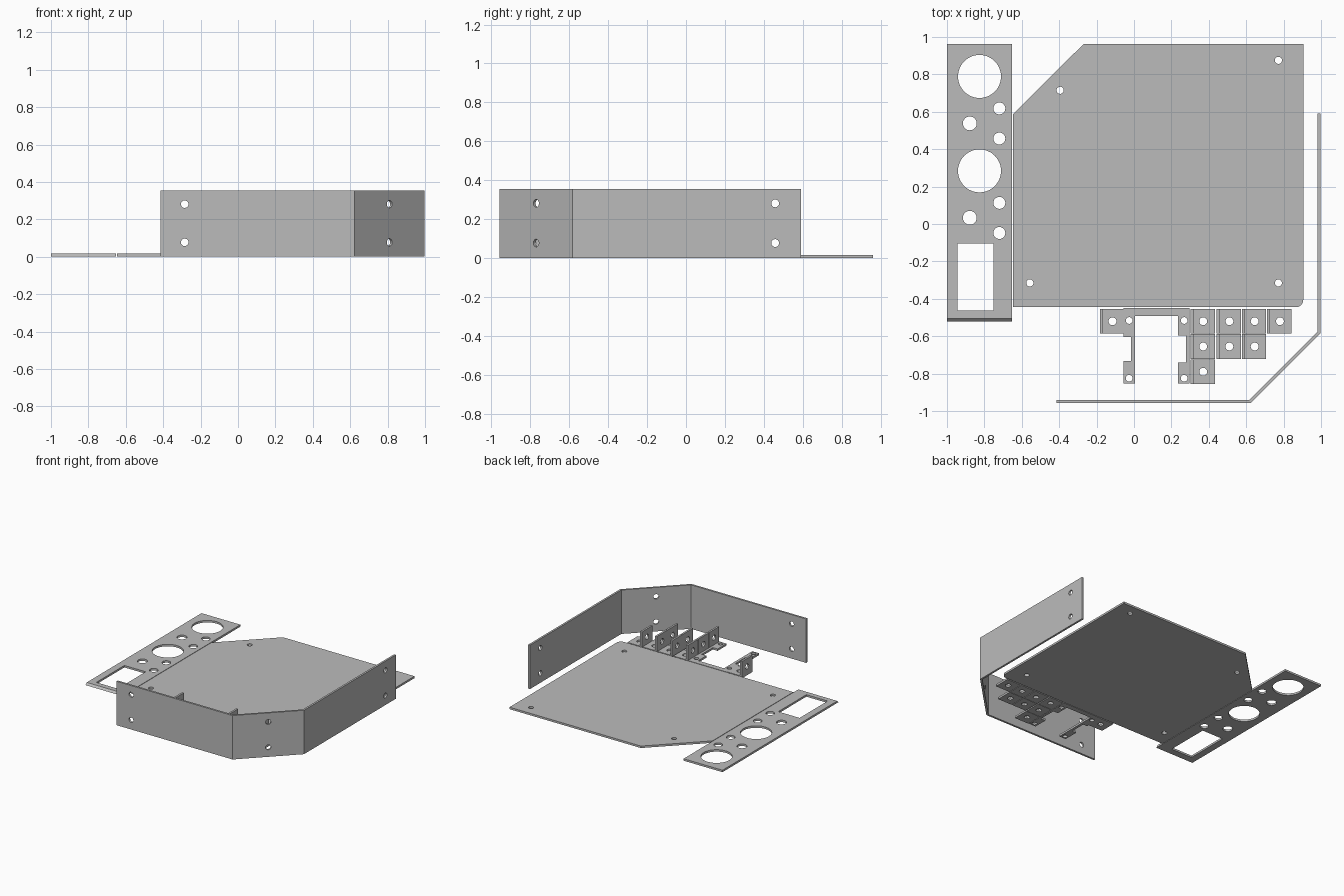
import bpy, bmesh, math
from mathutils import Matrix, Vector

if "Cube" in bpy.data.objects:
    bpy.data.objects.remove(bpy.data.objects["Cube"])

T = 0.016  # sheet thickness
metal = bpy.data.materials.new("grey_sheet_metal")
metal.diffuse_color = (0.5, 0.5, 0.5, 1)
metal.use_nodes = True
metal.node_tree.nodes["Principled BSDF"].inputs["Base Color"].default_value = metal.diffuse_color


def rect(x0, y0, x1, y1):
    return [(x0, y0), (x1, y0), (x1, y1), (x0, y1)]


def circle(x, y, r, n=32):
    return [(x + r * math.cos(2 * math.pi * i / n), y + r * math.sin(2 * math.pi * i / n))
            for i in range(n)]


def plate(name, outline, holes=(), matrix=Matrix(), adjust=None):
    """Sheet cut from an outline with holes, local z from 0 to T."""
    curve = bpy.data.curves.new(name, 'CURVE')
    curve.dimensions = '2D'
    curve.fill_mode = 'BOTH'
    curve.extrude = T / 2
    for loop in [outline, *holes]:
        spline = curve.splines.new('POLY')
        spline.points.add(len(loop) - 1)
        for p, (x, y) in zip(spline.points, loop):
            p.co = (x, y, 0, 1)
        spline.use_cyclic_u = True
    temp = bpy.data.objects.new(name + "_cut", curve)
    bpy.context.collection.objects.link(temp)
    bpy.context.view_layer.update()
    mesh = bpy.data.meshes.new_from_object(temp.evaluated_get(bpy.context.evaluated_depsgraph_get()))
    bpy.data.objects.remove(temp)
    bm = bmesh.new()
    bm.from_mesh(mesh)
    bmesh.ops.remove_doubles(bm, verts=bm.verts, dist=0.0002)
    for v in bm.verts:
        v.co.z += T / 2
        if adjust:
            adjust(v.co)
    bmesh.ops.transform(bm, matrix=matrix, verts=bm.verts)
    bmesh.ops.recalc_face_normals(bm, faces=bm.faces)
    for f in bm.faces:
        f.smooth = False
        f.material_index = 0
    bm.to_mesh(mesh)
    bm.free()
    mesh.materials.clear()
    mesh.materials.append(metal)
    mesh.name = name
    ob = bpy.data.objects.new(name, mesh)
    bpy.context.collection.objects.link(ob)
    return ob


# Main plate: one clipped corner, one rounded corner, four mounting holes
corner = [(0.865 + 0.04 * math.sin(a), -0.405 - 0.04 * math.cos(a))
          for a in [i * math.pi / 16 for i in range(9)]]
plate("base_plate",
      [(-0.648, -0.445), *corner, (0.905, 0.962), (-0.27, 0.962), (-0.648, 0.587)],
      [circle(x, y, 0.019) for x, y in
       [(-0.395, 0.715), (0.772, 0.875), (0.772, -0.315), (-0.557, -0.315)]])


# Instrument panel: gauge holes, switch holes, rectangular window, slanted front edge
def slant(co):
    if co.y < -0.515 and co.z > T / 2:
        co.y += T


holes = [rect(-0.943, -0.463, -0.752, -0.105)]
for dy in (0, -0.505):
    holes += [circle(-0.826, 0.789 + dy, 0.115, 48), circle(-0.878, 0.538 + dy, 0.037),
              circle(-0.72, 0.618 + dy, 0.032), circle(-0.72, 0.457 + dy, 0.032)]
plate("instrument_panel", rect(-1, -0.52, -0.652, 0.962), holes, adjust=slant)

# Upright wall in three mitred bends
H = 0.355
path = [Vector(p) for p in [(-0.415, -0.958, 0), (0.622, -0.958, 0), (0.998, -0.582, 0), (0.998, 0.59, 0)]]
hole_at = [0.13, None, 1.04]
for i, name in enumerate(["front_wall", "corner_wall", "side_wall"]):
    a, b = path[i], path[i + 1]
    length = (b - a).length
    d = (b - a).normalized()
    up = Vector((0, 0, 1))
    out = d.cross(up)
    m = Matrix((d, up, out)).transposed().to_4x4()
    m.translation = a - out * T
    miter = T * math.tan(math.pi / 8)

    def bend(co, first=i > 0, last=i < 2, length=length, miter=miter):
        if co.z < T / 2:
            if first and co.x < 0.001:
                co.x += miter
            elif last and co.x > length - 0.001:
                co.x -= miter

    u = hole_at[i] or length / 2
    plate(name, rect(0, 0, length, H), [circle(u, z, 0.02) for z in (0.077, 0.281)], m, bend)

# Angle brackets: flat foot plus upright flange, each with a hole
spots = [(x, -0.52) for x in (-0.115, 0.37, 0.51, 0.645, 0.78)]
spots += [(x, -0.655) for x in (0.37, 0.51, 0.645)] + [(0.37, -0.79)]
for n, (x, y) in enumerate(spots, 1):
    plate(f"bracket_foot_{n}", rect(x - 0.068, y - 0.066, x + 0.062, y + 0.066),
          [circle(x, y, 0.021)])
    m = Matrix(((0, 0, 1, x - 0.068), (1, 0, 0, y), (0, 1, 0, 0), (0, 0, 0, 1)))
    plate(f"bracket_flange_{n}", rect(-0.066, T, 0.066, 0.135), [circle(0, 0.07, 0.021)], m)

# Flat U-shaped mounting frame with four ears
plate("mounting_frame",
      [(-0.055, -0.45), (-0.055, -0.605), (-0.017, -0.605), (-0.017, -0.732), (-0.055, -0.732),
       (-0.055, -0.853), (0.005, -0.853), (0.005, -0.492), (0.235, -0.492), (0.235, -0.597),
       (0.278, -0.597), (0.278, -0.74), (0.235, -0.74), (0.235, -0.853), (0.298, -0.853),
       (0.298, -0.45)],
      [circle(x, y, 0.018) for x in (-0.026, 0.268) for y in (-0.516, -0.825)])
